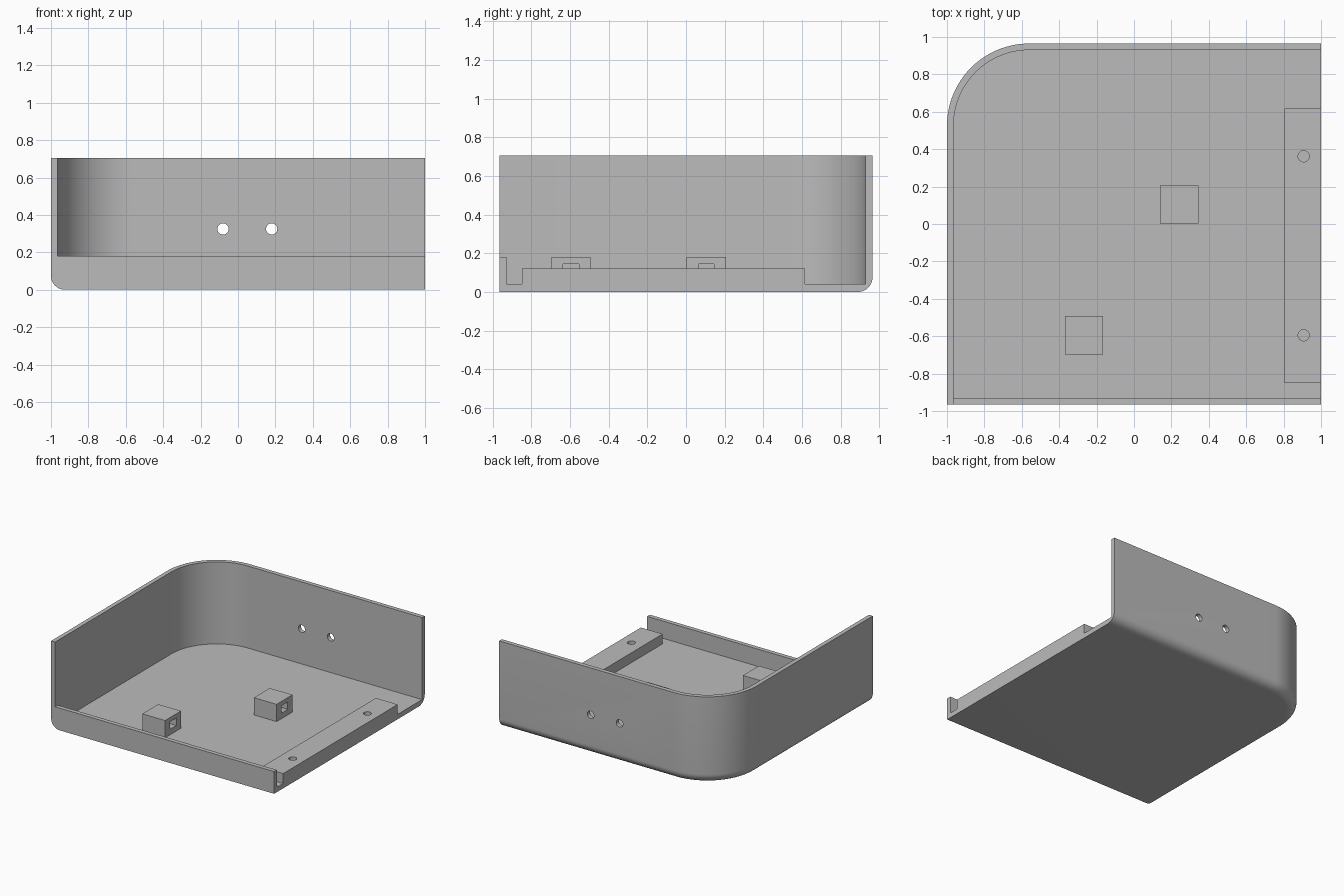
import bpy, bmesh, math
from mathutils import Matrix

if "Cube" in bpy.data.objects:
    bpy.data.objects.remove(bpy.data.objects["Cube"])

grey = bpy.data.materials.new("plain grey")
grey.use_nodes = True
COLOUR = (0.5, 0.5, 0.5, 1)
grey.diffuse_color = COLOUR
grey.node_tree.nodes["Principled BSDF"].inputs["Base Color"].default_value = COLOUR

HALF_Y, HEIGHT, WALL, FLOOR, LIP = 0.965, 0.705, 0.035, 0.04, 0.18
CORNER, FILLET = 0.44, 0.075


def finish(bm, name):
    bmesh.ops.recalc_face_normals(bm, faces=bm.faces)
    mesh = bpy.data.meshes.new(name)
    bm.to_mesh(mesh)
    bm.free()
    mesh.materials.append(grey)
    obj = bpy.data.objects.new(name, mesh)
    bpy.context.collection.objects.link(obj)
    return obj


def box(name, low, high):
    bm = bmesh.new()
    size = [b - a for a, b in zip(low, high)]
    centre = [(a + b) / 2 for a, b in zip(low, high)]
    bmesh.ops.create_cube(bm, size=1, matrix=Matrix.Translation(centre) @ Matrix.Diagonal((*size, 1)))
    return finish(bm, name)


def rod(name, centre, radius, depth, axis="Z"):
    bm = bmesh.new()
    turn = Matrix.Rotation(math.pi / 2, 4, "X") if axis == "Y" else Matrix.Identity(4)
    bmesh.ops.create_cone(bm, cap_ends=True, segments=32, radius1=radius, radius2=radius,
                          depth=depth, matrix=Matrix.Translation(centre) @ turn)
    return finish(bm, name)


def cut(obj, cutter):
    cutter.hide_render = True
    mod = obj.modifiers.new("cut", "BOOLEAN")
    mod.operation, mod.solver, mod.object = "DIFFERENCE", "EXACT", cutter
    bpy.context.view_layer.objects.active = obj
    bpy.ops.object.modifier_apply(modifier=mod.name)
    bpy.data.objects.remove(cutter)


def outline(inset, right, front):
    """Rectangle with a single rounded corner, at the back on the -x side."""
    r = CORNER - inset
    points = [(right, front), (inset - 1, front)]
    for i in range(33):
        a = math.pi - math.pi / 2 * i / 32
        points.append((CORNER - 1 + r * math.cos(a), HALF_Y - CORNER + r * math.sin(a)))
    return points + [(right, HALF_Y - inset)]


def loft(name, layers):
    """Skin a stack of (outline, z) layers and cap both ends."""
    bm = bmesh.new()
    rings = [[bm.verts.new((x, y, z)) for x, y in pts] for pts, z in layers]
    for low, high in zip(rings, rings[1:]):
        for i in range(len(low)):
            j = (i + 1) % len(low)
            bm.faces.new((low[i], low[j], high[j], high[i]))
    bm.faces.new(rings[0])
    bm.faces.new(rings[-1])
    return finish(bm, name)


# Tray shell with a rounded lower edge along the side and back
layers = []
for i in range(11):
    a = math.pi / 2 * i / 10
    layers.append((outline(FILLET * (1 - math.sin(a)), 1, -HALF_Y), FILLET * (1 - math.cos(a))))
layers.append((outline(0, 1, -HALF_Y), HEIGHT))
shell = loft("tray_shell", layers)

# Hollow it out, open the right side and lower the front wall
inner = outline(WALL, 1.2, WALL - HALF_Y)
cut(shell, loft("cavity_cutter", [(inner, FLOOR), (inner, 1)]))
cut(shell, box("front_cutter", (WALL - 1, -1.2, LIP), (1.2, -0.9, 1)))
for x in (-0.08, 0.18):
    cut(shell, rod("cable_hole_cutter", (x, HALF_Y, 0.325), 0.03, 0.3, "Y"))

# Mounting rail with two screw holes
rail = box("mounting_rail", (0.805, -0.85, FLOOR), (1, 0.617, 0.12))
for y in (-0.595, 0.362):
    cut(rail, rod("screw_hole_cutter", (0.907, y, 0.13), 0.03, 0.16))

# Two tie blocks, each with a slot running through
blocks = []
for name, x, y in (("rear_tie_block", 0.242, 0.105), ("front_tie_block", -0.268, -0.595)):
    block = box(name, (x - 0.102, y - 0.102, FLOOR), (x + 0.102, y + 0.102, LIP))
    cut(block, box("slot_cutter", (x - 0.2, y - 0.041, 0.085), (x + 0.2, y + 0.041, 0.145)))
    blocks.append(block)

# Smooth the curves, keep edges crisp
bpy.ops.object.select_all(action="DESELECT")
for obj in [shell, rail] + blocks:
    obj.select_set(True)
bpy.ops.object.shade_smooth_by_angle(angle=math.radians(30))
